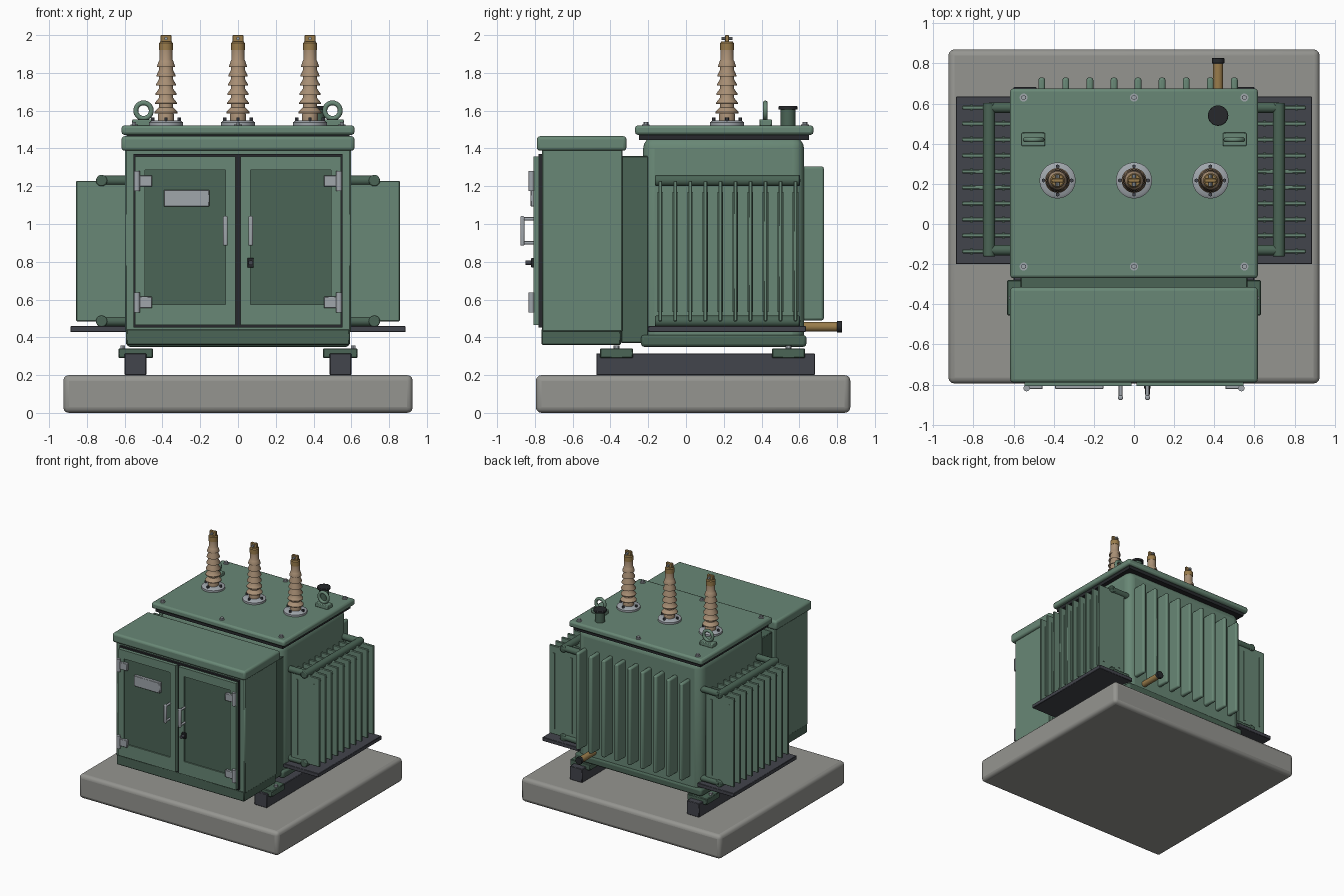
import bpy, bmesh, math
from mathutils import Matrix, Vector

if "Cube" in bpy.data.objects:
    bpy.data.objects.remove(bpy.data.objects["Cube"])


def material(name, r, g, b):
    m = bpy.data.materials.new(name)
    m.diffuse_color = (r, g, b, 1)
    m.use_nodes = True
    m.node_tree.nodes["Principled BSDF"].inputs["Base Color"].default_value = m.diffuse_color
    return m


GREEN = material("green_paint", 0.14, 0.245, 0.18)
DEEP = material("deep_green_paint", 0.07, 0.13, 0.093)
DARK = material("dark_steel", 0.055, 0.058, 0.072)
BLACK = material("black_rubber", 0.02, 0.022, 0.025)
STEEL = material("bright_steel", 0.35, 0.38, 0.41)
TAN = material("tan_ceramic", 0.40, 0.28, 0.18)
BRASS = material("brass", 0.32, 0.20, 0.07)
STONE = material("concrete", 0.30, 0.30, 0.28)


def finish(name, bm, mat, bevel=0, seg=2, smooth=True):
    bmesh.ops.recalc_face_normals(bm, faces=bm.faces)
    me = bpy.data.meshes.new(name)
    bm.to_mesh(me)
    bm.free()
    ob = bpy.data.objects.new(name, me)
    bpy.context.collection.objects.link(ob)
    me.materials.append(mat)
    if bevel:
        mod = ob.modifiers.new("bevel", 'BEVEL')
        mod.width, mod.segments, mod.limit_method = bevel, seg, 'ANGLE'
    if smooth:
        bpy.ops.object.select_all(action='DESELECT')
        ob.select_set(True)
        bpy.context.view_layer.objects.active = ob
        bpy.ops.object.shade_smooth_by_angle(angle=math.radians(35))
    return ob


def box(name, x, y, z, mat, bevel=0.0, seg=2):
    """Box from (min, max) pairs on each axis."""
    bm = bmesh.new()
    lo, hi = [Vector((min(x), min(y), min(z))), Vector((max(x), max(y), max(z)))]
    size = hi - lo
    bmesh.ops.create_cube(bm, size=1, matrix=Matrix.Translation((lo + hi) / 2) @ Matrix.Diagonal((*size, 1)))
    return finish(name, bm, mat, bevel, seg, smooth=bevel > 0)


def rod(name, a, b, r, mat, n=20, bevel=0.0):
    """Cylinder between two points."""
    a, b = Vector(a), Vector(b)
    rot = Vector((0, 0, 1)).rotation_difference(b - a).to_matrix().to_4x4()
    bm = bmesh.new()
    bmesh.ops.create_cone(bm, cap_ends=True, segments=n, radius1=r, radius2=r, depth=(b - a).length,
                          matrix=Matrix.Translation((a + b) / 2) @ rot)
    return finish(name, bm, mat, bevel)


def lathe(name, profile, x, y, mat, n=28):
    """Turn (radius, z) points about a vertical axis."""
    bm = bmesh.new()
    vs = [bm.verts.new((x + r, y, z)) for r, z in profile]
    es = [bm.edges.new(p) for p in zip(vs, vs[1:])]
    bmesh.ops.spin(bm, geom=vs + es, cent=(x, y, 0), axis=(0, 0, 1), angle=math.tau, steps=n)
    bmesh.ops.remove_doubles(bm, verts=bm.verts, dist=1e-5)
    return finish(name, bm, mat)


def ring(name, c, R, r, mat):
    """Upright torus facing the front."""
    bpy.ops.mesh.primitive_torus_add(location=c, rotation=(math.pi / 2, 0, 0), major_radius=R,
                                     minor_radius=r, major_segments=28, minor_segments=10)
    ob = bpy.context.object
    ob.name = name
    ob.data.materials.append(mat)
    bpy.ops.object.shade_smooth_by_angle(angle=math.radians(40))


# pad, tank and lid
box("pad", (-.925, .925), (-.795, .87), (0, .2), STONE, .03, 3)
box("tank", (-.575, .575), (-.227, .625), (.35, 1.46), GREEN, .06, 4)
box("tank_base_flange", (-.588, .588), (-.238, .637), (.35, .412), DEEP, .015)
box("lid_gasket", (-.59, .59), (-.25, .65), (1.445, 1.477), BLACK)
box("lid", (-.617, .617), (-.27, .675), (1.472, 1.522), GREEN, .015)
for i, x in enumerate((-.55, 0, .55)):
    for j, y in enumerate((-.212, .63)):
        rod(f"lid_washer_{i}{j}", (x, y, 1.515), (x, y, 1.527), .02, STEEL)
        rod(f"lid_bolt_{i}{j}", (x, y, 1.52), (x, y, 1.54), .013, STEEL, 6)

# back cooling fins
for i in range(9):
    x = -.46 + .12 * i
    box(f"back_fin_{i}", (x - .017, x + .017), (.6, .73), (.49, 1.305), GREEN, .012)

for s, side in ((-1, "left"), (1, "right")):
    # skids and feet
    box(f"{side}_skid", (s * .485, s * .6), (-.475, .683), (.2, .315), DARK, .004, 1)
    for j, (y0, y1) in enumerate(((-.455, -.28), (.455, .63))):
        box(f"{side}_foot_{j}", (s * .45, s * .633), (y0, y1), (.29, .342), DEEP, .005, 1)
        rod(f"{side}_foot_bolt_{j}", (s * .61, (y0 + y1) / 2, .335), (s * .61, (y0 + y1) / 2, .357), .015, STEEL, 6)
    # side radiator
    for i in range(10):
        y = -.136 + .0795 * i
        box(f"{side}_fin_{i}", (s * .593, s * .857), (y - .01, y + .01), (.485, 1.228), GREEN, .004, 1)
        for k, x in enumerate((.65, .81)):
            box(f"{side}_fin_rib_{i}{k}", (s * (x - .008), s * (x + .008)), (y - .015, y + .015), (.535, 1.17), GREEN)
    for z, lev in ((1.23, "upper"), (.485, "lower")):
        rod(f"{side}_{lev}_header", (s * .722, -.163, z), (s * .722, .603, z), .03, DEEP, bevel=.006)
        for j, y in enumerate((-.13, .58)):
            rod(f"{side}_{lev}_pipe_{j}", (s * .53, y, z), (s * .722, y, z), .026, DEEP)
    box(f"{side}_tray", (s * .55, s * .887), (-.2, .635), (.428, .46), DARK, .003, 1)
    # lifting eye
    box(f"{side}_eye_base", (s * .443, s * .56), (.388, .455), (1.52, 1.553), GREEN, .005)
    ring(f"{side}_lifting_eye", (s * .5, .42, 1.6), .041, .013, GREEN)

    # door: four rails round a recessed panel
    a, b, pa, pb = .012, .545, .065, .492
    yd, z0, z1, p0, p1 = (-.808, -.775), .465, 1.358, .575, 1.287
    box(f"{side}_door_inner_stile", (s * a, s * pa), yd, (z0, z1), GREEN)
    box(f"{side}_door_outer_stile", (s * pb, s * b), yd, (z0, z1), GREEN)
    box(f"{side}_door_top_rail", (s * pa, s * pb), yd, (p1, z1), GREEN)
    box(f"{side}_door_bottom_rail", (s * pa, s * pb), yd, (z0, p0), GREEN)
    box(f"{side}_door_panel", (s * pa, s * pb), (-.798, -.775), (p0, p1), DEEP)
    # hinges
    for j, z in enumerate((.585, 1.228)):
        rod(f"{side}_hinge_barrel_{j}", (s * .535, -.818, z - .053), (s * .535, -.818, z + .053), .016, STEEL, 14)
        box(f"{side}_hinge_leaf_{j}", (s * .455, s * .535), (-.822, -.796), (z - .03, z + .03), STEEL, .003, 1)
    # D handle
    x = s * .067
    box(f"{side}_handle_grip", (x - .012, x + .012), (-.877, -.855), (.885, 1.042), STEEL, .007)
    for j, z in enumerate((.9, 1.027)):
        rod(f"{side}_handle_post_{j}", (x, -.865, z), (x, -.8, z), .009, STEEL, 12)

# cable cabinet
box("cabinet_throat", (-.565, .565), (-.345, -.2), (.37, 1.36), DEEP, .005, 1)
box("cabinet_plinth", (-.592, .592), (-.765, -.345), (.36, .445), DEEP, .006, 1)
box("cabinet_body", (-.597, .597), (-.762, -.335), (.43, 1.4), GREEN, .006, 1)
box("cabinet_roof", (-.617, .617), (-.79, -.315), (1.388, 1.465), GREEN, .018, 3)
box("door_gasket", (-.552, .552), (-.78, -.75), (.453, 1.37), BLACK)
box("rating_plate", (-.393, -.152), (-.822, -.79), (1.092, 1.18), STEEL, .003, 1)
box("lock_plate", (.05, .083), (-.82, -.8), (.77, .82), BLACK, .004)
rod("lock_barrel", (.067, -.85, .795), (.067, -.8, .795), .013, DARK, 14)

# bushings
by = .217
for i, x in enumerate((-.381, 0, .381)):
    lathe(f"bushing_flange_{i}", [(0, 1.515), (.09, 1.515), (.09, 1.538), (.075, 1.548), (0, 1.548)], x, by, STEEL)
    for k in range(4):
        t = k * math.pi / 2
        bx, yy = x + .07 * math.cos(t), by + .07 * math.sin(t)
        rod(f"bushing_bolt_{i}{k}", (bx, yy, 1.54), (bx, yy, 1.563), .01, DARK, 6)
    prof = [(0, 1.545), (.042, 1.545), (.042, 1.58)]
    for k in range(6):
        z, r = 1.592 + .049 * k, .062 - .003 * k
        prof += [(.036, z + .002), (r, z - .006), (r, z), (.038, z + .026)]
    prof += [(.034, 1.87), (.034, 1.927), (0, 1.927)]
    lathe(f"bushing_sheds_{i}", prof, x, by, TAN)
    lathe(f"bushing_cap_{i}", [(0, 1.92), (.036, 1.92), (.036, 1.958), (.03, 1.966), (0, 1.966)], x, by, BRASS)
    box(f"terminal_tab_{i}", (x - .029, x + .029), (by - .011, by + .011), (1.96, 2.0), BRASS, .003, 1)
    rod(f"terminal_bolt_{i}", (x, by - .03, 1.982), (x, by + .03, 1.982), .009, STEEL, 8)

# relief vent and drain valve
rod("relief_vent_body", (.419, .54, 1.515), (.419, .54, 1.61), .039, DEEP)
rod("relief_vent_cap", (.419, .54, 1.605), (.419, .54, 1.624), .051, BLACK, 24, .004)
rod("drain_valve", (.419, .6, .456), (.419, .805, .456), .025, BRASS)
rod("drain_valve_cap", (.419, .8, .456), (.419, .827, .456), .031, BLACK, 20, .003)
